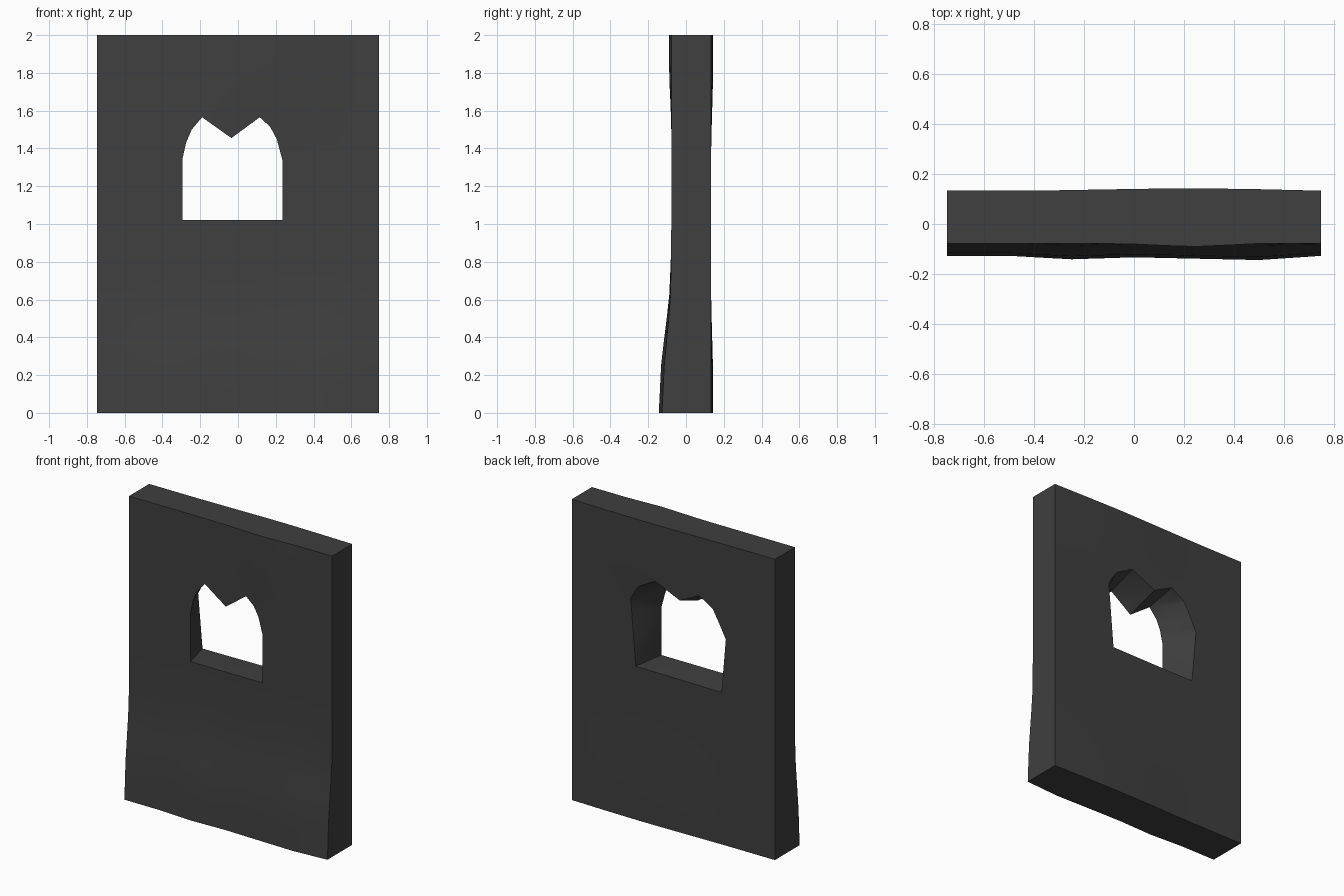
import bpy, bmesh

cube = bpy.data.objects.get("Cube")
if cube:
    bpy.data.objects.remove(cube, do_unlink=True)

stone = bpy.data.materials.new("dark_grey_stone")
stone.use_nodes = True
stone.diffuse_color = (0.05, 0.05, 0.05, 1)
stone.node_tree.nodes["Principled BSDF"].inputs["Base Color"].default_value = (0.05, 0.05, 0.05, 1)


def finish(bm, name):
    bmesh.ops.recalc_face_normals(bm, faces=bm.faces)
    mesh = bpy.data.meshes.new(name)
    bm.to_mesh(mesh)
    bm.free()
    mesh.materials.append(stone)
    obj = bpy.data.objects.new(name, mesh)
    bpy.context.collection.objects.link(obj)
    return obj


def interp(points, v):
    """Piecewise linear lookup in (position, value) pairs."""
    if v <= points[0][0]:
        return points[0][1]
    for (a, fa), (b, fb) in zip(points, points[1:]):
        if v <= b:
            return fa + (fb - fa) * (v - a) / (b - a)
    return points[-1][1]


# Uneven front and back surfaces: flared foot, slight bulges
FLARE = [(0, -0.127), (0.25, -0.115), (0.6, -0.082), (0.9, -0.078), (2, -0.078)]
FOOT_BULGE = [(-0.5, 0), (-0.25, 0.014), (0, 0.006), (0.5, 0.017), (0.75, 0)]
TOP_BULGE = [(-0.05, 0), (0.23, 0.013), (0.5, 0)]
BACK_BULGE = [(-0.4, 0), (0, 0.007), (0.22, 0.01), (0.5, 0.006), (0.75, 0)]


def front_y(x, z):
    foot = interp(FOOT_BULGE, x) * interp([(0.3, 1), (0.85, 0)], z)
    top = interp(TOP_BULGE, x) * interp([(1.55, 0), (1.8, 1)], z)
    return interp(FLARE, z) - foot - top


def back_y(x, z):
    ends = interp([(0.25, 1), (0.6, 0), (1.4, 0), (1.75, 1)], z)
    return 0.133 + interp(BACK_BULGE, x) * ends


# Wall slab: a grid for the front, extruded to the back
bm = bmesh.new()
bmesh.ops.create_grid(bm, x_segments=12, y_segments=16, size=1)
for v in bm.verts:
    x, z = v.co.x * 0.747, v.co.y + 1
    v.co = (x, front_y(x, z), z)
ext = bmesh.ops.extrude_face_region(bm, geom=bm.faces[:], use_keep_orig=True)
for v in ext["geom"]:
    if isinstance(v, bmesh.types.BMVert):
        v.co.y = back_y(v.co.x, v.co.z)
wall = finish(bm, "wall")

# Window opening: notched arch that widens toward the back
FRONT = [(-.295, 1.02), (-.295, 1.34), (-.275, 1.43), (-.245, 1.5), (-.19, 1.565), (-.035, 1.455),
         (.115, 1.565), (.17, 1.515), (.205, 1.45), (.235, 1.34), (.235, 1.02)]
BACK = [(-.355, 1.01), (-.387, 1.37), (-.34, 1.46), (-.29, 1.55), (-.19, 1.61), (-.05, 1.54),
        (.13, 1.62), (.25, 1.555), (.29, 1.5), (.314, 1.455), (.277, 1.015)]
bm = bmesh.new()
rings = []
for t in (-0.3, 0, 1, 1.3):
    s = max(t, 0)
    rings.append([bm.verts.new((a + (c - a) * s, -0.078 + 0.213 * t, b + (d - b) * s))
                  for (a, b), (c, d) in zip(FRONT, BACK)])
for r0, r1 in zip(rings, rings[1:]):
    for i in range(len(r0)):
        bm.faces.new((r0[i - 1], r0[i], r1[i], r1[i - 1]))
caps = [bm.faces.new(rings[0]), bm.faces.new(rings[-1])]
bmesh.ops.triangulate(bm, faces=bm.faces[:])
cutter = finish(bm, "window_cutter")
cutter.hide_render = True

# Cut the opening and keep the result as plain mesh
cut = wall.modifiers.new("window", "BOOLEAN")
cut.operation = "DIFFERENCE"
cut.solver = "EXACT"
cut.object = cutter
bpy.context.view_layer.update()
result = bpy.data.meshes.new_from_object(wall.evaluated_get(bpy.context.evaluated_depsgraph_get()))
wall.modifiers.clear()
wall.data = result
bpy.data.objects.remove(cutter, do_unlink=True)

bpy.ops.object.select_all(action="DESELECT")
wall.select_set(True)
bpy.context.view_layer.objects.active = wall
bpy.ops.object.shade_smooth_by_angle()
